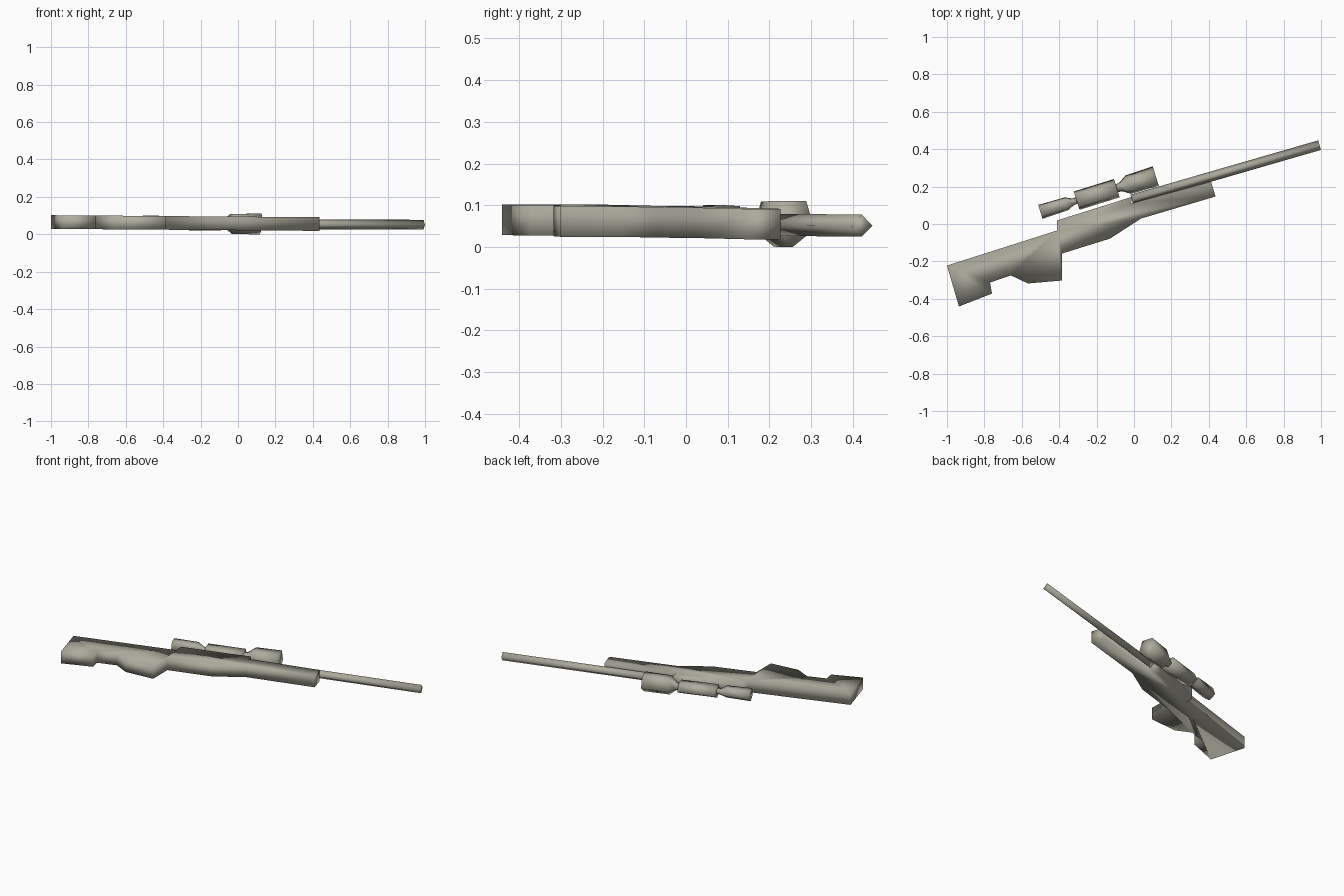
import bpy
from math import sin, cos, pi, radians
from mathutils import Vector

cube = bpy.data.objects.get("Cube")
if cube:
    bpy.data.objects.remove(cube, do_unlink=True)

# One colour for the whole model
stone = bpy.data.materials.new("warm_grey")
stone.use_nodes = True
colour = (0.42, 0.41, 0.345, 1)
stone.diffuse_color = colour
bsdf = next(n for n in stone.node_tree.nodes if n.type == 'BSDF_PRINCIPLED')
bsdf.inputs["Base Color"].default_value = colour
bsdf.inputs["Roughness"].default_value = 0.8


def make(name, verts, faces):
    mesh = bpy.data.meshes.new(name)
    mesh.from_pydata(verts, [], faces)
    mesh.materials.append(stone)
    mesh.shade_smooth()
    obj = bpy.data.objects.new(name, mesh)
    bpy.context.collection.objects.link(obj)
    return obj


def loft(name, rings):
    """Join equal rings of points into a capped tube."""
    n = len(rings[0])
    verts = [p for ring in rings for p in ring]
    faces = [(k * n + i, k * n + (i + 1) % n, (k + 1) * n + (i + 1) % n, (k + 1) * n + i)
             for k in range(len(rings) - 1) for i in range(n)]
    faces += [tuple(reversed(range(n))), tuple(range(len(verts) - n, len(verts)))]
    return make(name, verts, faces)


def ring(centre, angle, sides, wide, high, start):
    """Polygon across a horizontal axis that points along angle."""
    across = Vector((-sin(angle), cos(angle), 0))
    up = Vector((0, 0, 1))
    turns = [start + 2 * pi * i / sides for i in range(sides)]
    return [centre + across * wide * cos(t) + up * high * sin(t) for t in turns]


# Stock and body: side profile lying flat, given thickness, clockwise from heel
profile = [(-1.0, -.222), (-.412, -.035), (-.412, .019), (-.09, .12), (-.01, .146),
           (-.016, .11), (.412, .227), (.436, .147), (.037, .029), (-.128, -.078),
           (-.385, -.158), (-.385, -.302), (-.567, -.318), (-.658, -.275),
           (-.77, -.313), (-.759, -.372), (-.936, -.441)]
half = .0365


def layer(side):
    return [Vector((x, y, .058 - .0075 * x + side * half)) for x, y in reversed(profile)]


loft("stock_and_body", [layer(-1), layer(1)])

# Barrel: slim four-sided rod
start, end = Vector((-.012, .131, .054)), Vector((.992, .4215, .051))
aim = radians(16.1)
loft("barrel", [ring(p, aim, 4, .0265, .0265, 0) for p in (start, end)])

# Scope: five-sided tubes and necks along one axis
lean = radians(17.2)
along = Vector((cos(lean), sin(lean), 0))
offset = Vector((-sin(lean), cos(lean), 0)) * .21


def scope_part(name, stations):
    loft(name, [ring(along * u + offset + Vector((0, 0, z)), lean, 5, wide, high, -pi / 2)
                for u, z, wide, high in stations])


scope_part("scope_eyepiece", [(-.459, .068, .041, .04), (-.312, .068, .037, .037),
                              (-.275, .063, .019, .019), (-.25, .062, .019, .019)])
scope_part("scope_middle", [(-.256, .061, .054, .039), (-.031, .059, .054, .039)])
scope_part("scope_objective", [(-.04, .06, .024, .024), (-.012, .06, .024, .024),
                               (.033, .0605, .054, .06), (.187, .061, .0575, .061)])
